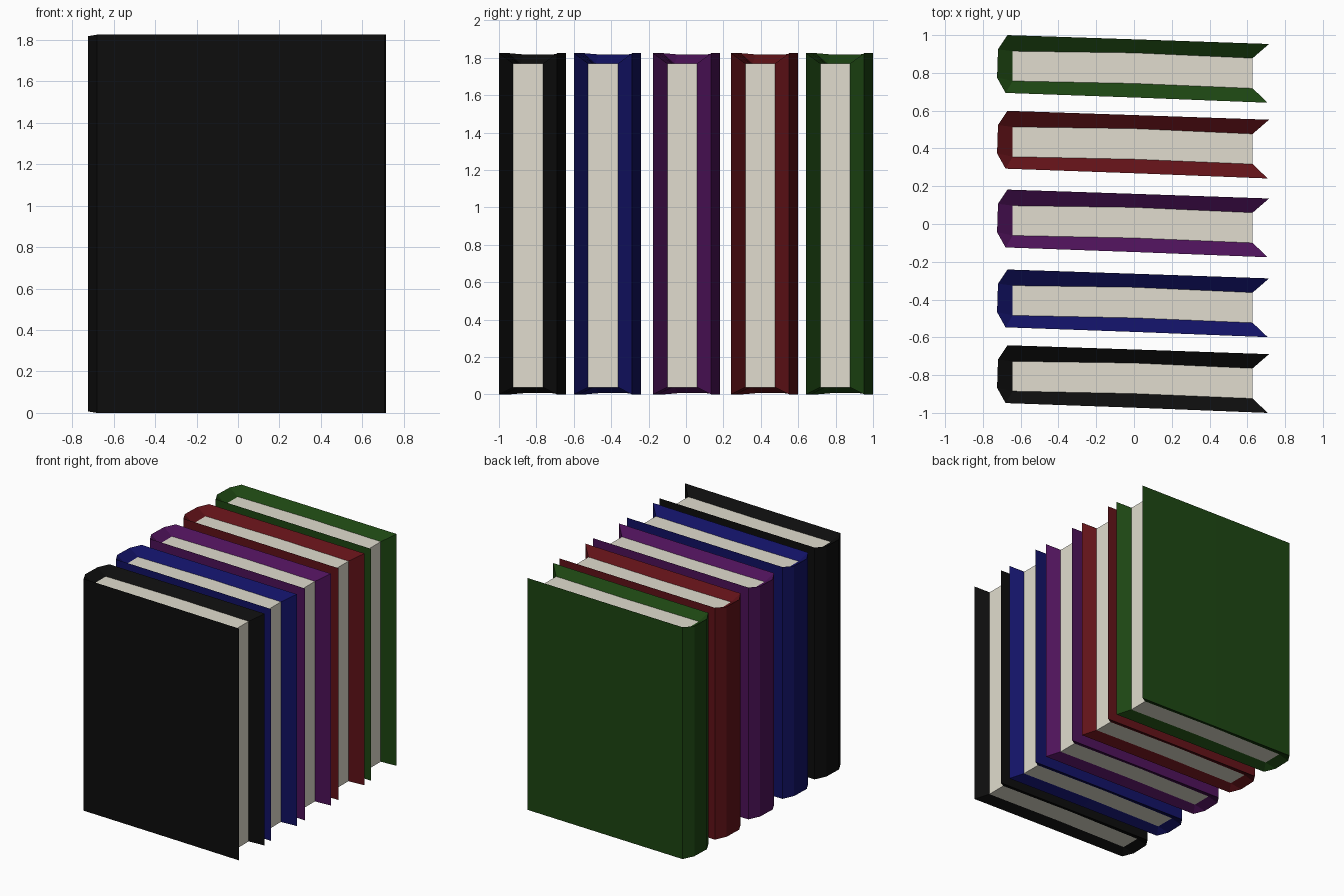
import bpy, bmesh

if "Cube" in bpy.data.objects:
    bpy.data.objects.remove(bpy.data.objects["Cube"])

H = 1.825
# Plan of the cover's outer skin, back tip -> spine -> front tip: x, y, end drop
OUTER = [(0.715, 0.953, 0), (0.02, 0.977, 0), (-0.67, 1.0, 0), (-0.72, 0.925, 0.007),
         (-0.725, 0.775, 0.007), (-0.68, 0.694, 0), (0.02, 0.669, 0), (0.708, 0.642, 0)]
# Plan of the page block, matched point for point with the outer skin
INNER = [(0.628, 0.878), (0.0, 0.906), (-0.642, 0.915), (-0.642, 0.915),
         (-0.642, 0.757), (-0.642, 0.757), (0.0, 0.744), (0.628, 0.718)]
Z_LOW, Z_HIGH = 0.038, 1.77


def material(name, rgb):
    m = bpy.data.materials.new(name)
    m.diffuse_color = (*rgb, 1)
    m.use_nodes = True
    m.node_tree.nodes["Principled BSDF"].inputs["Base Color"].default_value = m.diffuse_color
    return m


def finish(bm, name, mat, dy):
    bmesh.ops.remove_doubles(bm, verts=bm.verts, dist=1e-4)
    bmesh.ops.recalc_face_normals(bm, faces=bm.faces)
    me = bpy.data.meshes.new(name)
    bm.to_mesh(me)
    bm.free()
    me.materials.append(mat)
    ob = bpy.data.objects.new(name, me)
    ob.location.y = dy
    bpy.context.collection.objects.link(ob)


def cover(name, mat, dy):
    # Closed wrap: outer skin, sloping rims, and inner lining against the pages
    bm = bmesh.new()
    rings = [[bm.verts.new(p) for p in (
        (x, y, d), (x, y, H - d), (u, v, Z_HIGH), (u, v, Z_LOW))]
        for (x, y, d), (u, v) in zip(OUTER, INNER)]
    bmesh.ops.remove_doubles(bm, verts=[], dist=1e-4)
    for a, b in zip(rings, rings[1:]):
        for i in range(4):
            j = (i + 1) % 4
            if i == 2 and (a[2].co - b[2].co).length < 1e-4:
                continue
            bm.faces.new((a[i], a[j], b[j], b[i]))
    bm.faces.new(rings[0])
    bm.faces.new(rings[-1])
    finish(bm, name, mat, dy)


def pages(name, mat, dy):
    bm = bmesh.new()
    plan = list(dict.fromkeys(INNER))
    face = bm.faces.new([bm.verts.new((x, y, Z_LOW)) for x, y in plan])
    ext = bmesh.ops.extrude_face_region(bm, geom=[face], use_keep_orig=True)
    top = [g for g in ext["geom"] if isinstance(g, bmesh.types.BMVert)]
    bmesh.ops.translate(bm, verts=top, vec=(0, 0, Z_HIGH - Z_LOW))
    finish(bm, name, mat, dy)


# Row of five books, back to front
paper = material("paper", (0.75, 0.72, 0.62))
for name, dy, rgb in [("green", 0, (0.012, 0.06, 0.006)),
                      ("red", -0.401, (0.12, 0.006, 0.009)),
                      ("purple", -0.818, (0.075, 0.006, 0.1)),
                      ("blue", -1.241, (0.006, 0.006, 0.13)),
                      ("black", -1.642, (0.004, 0.004, 0.004))]:
    cover(name + "_book_cover", material(name + "_cloth", rgb), dy)
    pages(name + "_book_pages", paper, dy)
